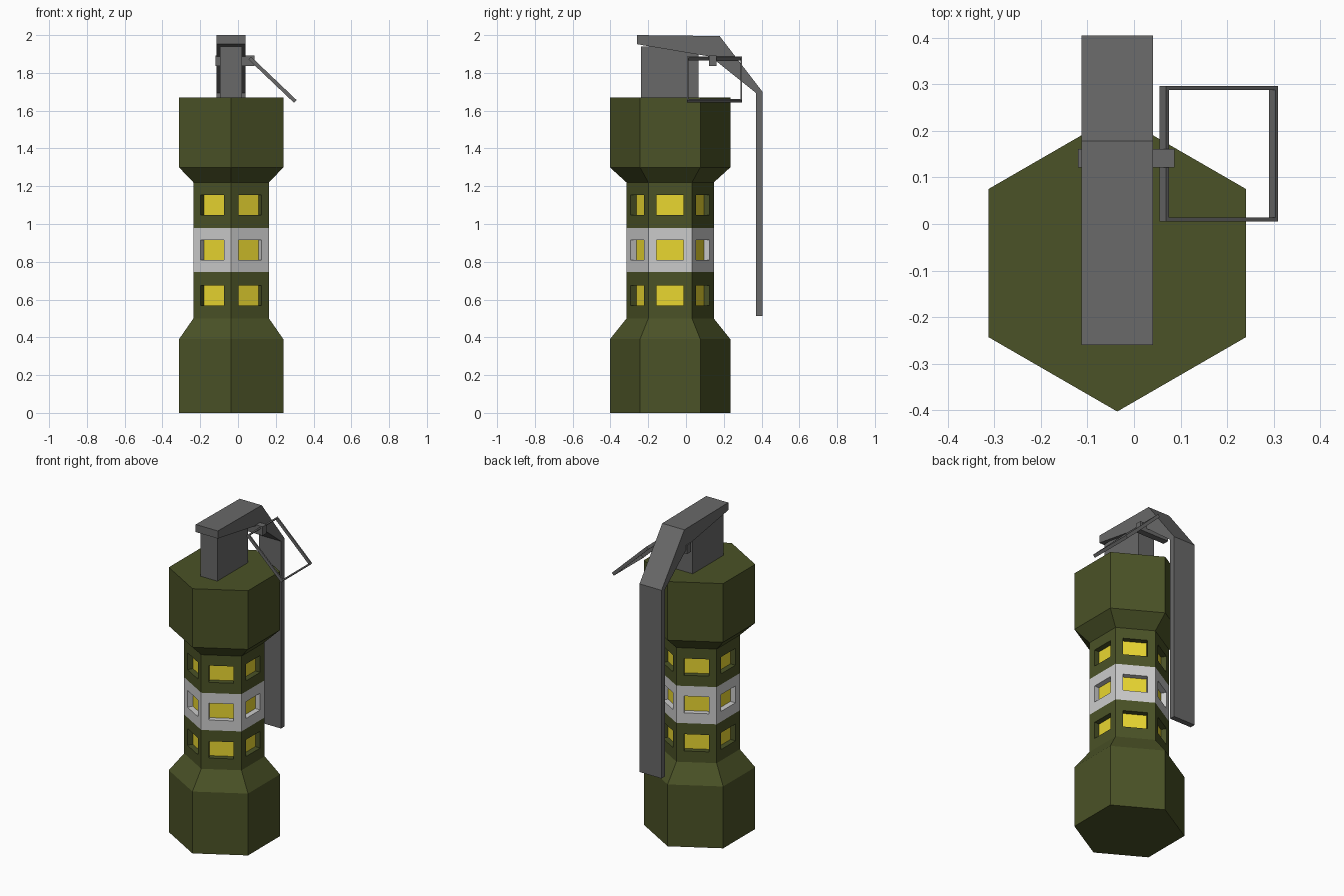
import bpy, bmesh, math
from mathutils import Vector

if "Cube" in bpy.data.objects:
    bpy.data.objects.remove(bpy.data.objects["Cube"])

CX, CY = -0.036, -0.084          # axis of the body


def material(name, rgb):
    m = bpy.data.materials.new(name)
    m.diffuse_color = (*rgb, 1)
    m.use_nodes = True
    m.node_tree.nodes["Principled BSDF"].inputs["Base Color"].default_value = m.diffuse_color
    return m


GREEN = material("olive", (0.07, 0.085, 0.02))
WHITE = material("light_band", (0.55, 0.55, 0.55))
YELLOW = material("yellow", (0.82, 0.68, 0.03))
METAL = material("dark_metal", (0.14, 0.14, 0.14))


def finish(name, bm, *mats):
    bmesh.ops.recalc_face_normals(bm, faces=bm.faces)
    me = bpy.data.meshes.new(name)
    bm.to_mesh(me)
    bm.free()
    for m in mats:
        me.materials.append(m)
    ob = bpy.data.objects.new(name, me)
    bpy.context.collection.objects.link(ob)
    return ob


def box(name, lo, hi, mat):
    lo, hi = Vector(lo), Vector(hi)
    bm = bmesh.new()
    bmesh.ops.create_cube(bm, size=1)
    for v in bm.verts:
        v.co = (lo + hi) / 2 + v.co * (hi - lo)
    return finish(name, bm, mat)


# Hexagonal body: stacked rings (z, radius), rows 2-4 are the neck bands
rings = [(0, .319), (.39, .319), (.50, .231), (.745, .231),
         (.98, .231), (1.22, .231), (1.30, .319), (1.67, .319)]
bm = bmesh.new()
loops = []
for z, r in rings:
    angles = [math.radians(60 * k - 90) for k in range(6)]
    loops.append([bm.verts.new((CX + r * math.cos(a), CY + r * math.sin(a), z))
                  for a in angles])
bm.faces.new(loops[0][::-1])
bm.faces.new(loops[-1])
neck = []
for row, (a, b) in enumerate(zip(loops, loops[1:])):
    for k in range(6):
        n = (k + 1) % 6
        f = bm.faces.new((a[k], a[n], b[n], b[k]))
        f.material_index = 1 if row == 3 else 0
        if row in (2, 3, 4):
            neck.append(f)
bm.normal_update()

# Recessed square windows with yellow backs
bmesh.ops.inset_individual(bm, faces=neck, thickness=0.063)
for f in neck:
    zc = f.calc_center_median().z
    for v in f.verts:
        v.co.z = zc + math.copysign(0.053, v.co.z - zc)
bmesh.ops.inset_individual(bm, faces=neck, thickness=0, depth=-0.034)
for f in neck:
    f.material_index = 2
finish("body", bm, GREEN, WHITE, YELLOW)

# Fuse column on top of the body
box("fuse_column", (CX - .058, -.238, 1.66), (CX + .058, .067, 1.94), METAL)

# Safety lever: side profile (y, z) extruded across x
profile = [(-.26, 2.0), (-.26, 1.952), (.13, 1.886), (.37, 1.694), (.37, .513),
           (.405, .513), (.405, 1.70), (.178, 1.995)]
bm = bmesh.new()
f = bm.faces.new([bm.verts.new((CX - .077, y, z)) for y, z in profile])
ext = bmesh.ops.extrude_face_region(bm, geom=[f])["geom"]
bmesh.ops.translate(bm, vec=(.154, 0, 0),
                    verts=[g for g in ext if isinstance(g, bmesh.types.BMVert)])
finish("safety_lever", bm, METAL)

# Cross pin through the lever
box("pin", (-.12, .121, 1.837), (.087, .161, 1.893), METAL)

# Square pull ring hanging at an angle from the pin
bm = bmesh.new()
f = bm.faces.new([bm.verts.new((x * .1665, y * .146, 0))
                  for x, y in ((-1, -1), (1, -1), (1, 1), (-1, 1))])
bm.normal_update()
bmesh.ops.inset_individual(bm, faces=[f], thickness=0.012)
bmesh.ops.delete(bm, geom=[f], context='FACES')
ring = finish("pull_ring", bm, METAL)
ring.location = (.1825, .151, 1.764)
ring.rotation_euler = (0, math.radians(43.6), 0)
solid = ring.modifiers.new("thickness", 'SOLIDIFY')
solid.thickness = 0.02
solid.offset = 0
